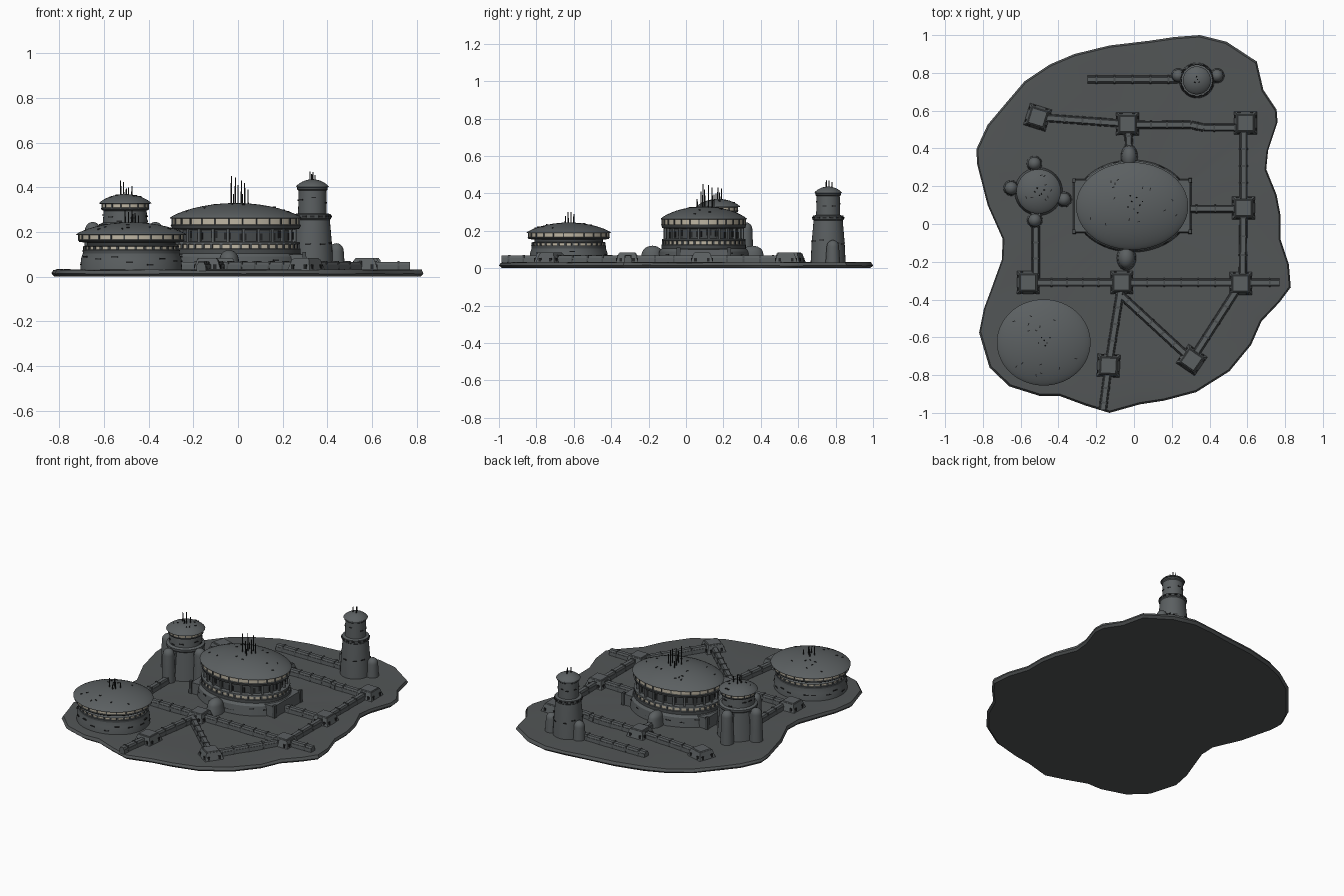
import bpy, bmesh, math, random
from mathutils import Matrix, Vector

if "Cube" in bpy.data.objects:
    bpy.data.objects.remove(bpy.data.objects["Cube"])

random.seed(4)


def material(name, rgb):
    m = bpy.data.materials.new(name)
    m.diffuse_color = (*rgb, 1)
    m.use_nodes = True
    m.node_tree.nodes["Principled BSDF"].inputs["Base Color"].default_value = m.diffuse_color
    return m


STONE = material("grey_plaster", (0.105, 0.116, 0.120))
GROUND = material("dark_rock", (0.085, 0.092, 0.094))
TRIM = material("trim_grey", (0.065, 0.072, 0.075))
CREAM = material("cream_glow", (0.52, 0.47, 0.37))
DARK = material("dark_slots", (0.018, 0.019, 0.020))


def finish(name, bm, mats):
    bmesh.ops.recalc_face_normals(bm, faces=bm.faces)
    me = bpy.data.meshes.new(name)
    bm.to_mesh(me)
    bm.free()
    for m in mats:
        me.materials.append(m)
    ob = bpy.data.objects.new(name, me)
    bpy.context.collection.objects.link(ob)
    return ob


def lathe(name, cx, cy, ratio, profile, n=48):
    """Profile rows: radius, height, material of the band above the row."""
    mats = [STONE, TRIM, CREAM, DARK]
    bm = bmesh.new()
    rings = []
    for r, z, _ in profile:
        if r < 1e-4:
            rings.append([bm.verts.new((cx, cy, z))] * n)
        else:
            rings.append([bm.verts.new((cx + r * math.cos(2 * math.pi * i / n),
                                        cy + r * ratio * math.sin(2 * math.pi * i / n), z))
                          for i in range(n)])
    bm.faces.new(rings[0][::-1])
    for k in range(len(rings) - 1):
        a, b = rings[k], rings[k + 1]
        for i in range(n):
            j = (i + 1) % n
            quad = [a[i], a[j], b[j]] + ([b[i]] if b[i] is not b[j] else [])
            bm.faces.new(quad).material_index = mats.index(profile[k][2])
    return finish(name, bm, mats)


def cap(R, z0, h, p=0.8, steps=9):
    """Profile rows of a shallow dome."""
    rows = []
    for i in range(steps + 1):
        r = R * math.cos(i / steps * math.pi / 2)
        rows.append((max(r, 0) if i < steps else 0, z0 + h * (1 - min(1, r / R) ** 2) ** p, STONE))
    return rows


def boxes(name, items, mat):
    """Items: centre, size, turn about z, optional top scale."""
    bm = bmesh.new()
    for c, s, rot, *top in items:
        vs = bmesh.ops.create_cube(bm, size=1)["verts"]
        if top:
            for v in vs:
                if v.co.z > 0:
                    v.co.x *= top[0]
                    v.co.y *= top[-1]
        bmesh.ops.transform(bm, verts=vs, matrix=Matrix.Translation(c) @ Matrix.Rotation(rot, 4, 'Z')
                            @ Matrix.Diagonal((*s, 1)))
    return finish(name, bm, [mat])


def ring(name, cx, cy, R, ratio, z0, z1, n, w, d, mat, jitter=0.0):
    """Small blocks set round an elliptical wall."""
    items = []
    for i in range(n):
        t = 2 * math.pi * (i + 0.5 + random.uniform(-jitter, jitter)) / n
        z = (z0 + z1) / 2 + random.uniform(-jitter, jitter) * 0.06
        items.append(((cx + R * math.cos(t), cy + R * ratio * math.sin(t), z), (d, w, z1 - z0),
                      math.atan2(math.sin(t), ratio * math.cos(t))))
    boxes(name, items, mat)


def antennas(name, spots, z0):
    bm = bmesh.new()
    for x, y, z in spots:
        bmesh.ops.create_cone(bm, cap_ends=True, segments=6, radius1=0.004, radius2=0.0025, depth=z - z0,
                              matrix=Matrix.Translation((x, y, (z + z0) / 2)))
    finish(name, bm, [DARK])


def dome_marks(name, cx, cy, R, ratio, z0, h, n):
    items = []
    for i in range(n):
        t, f = random.uniform(0, 6.28), random.uniform(0.3, 0.85)
        z = z0 + h * (1 - f * f) ** 0.8
        items.append(((cx + R * f * math.cos(t), cy + R * f * ratio * math.sin(t), z),
                      (0.014, 0.005, 0.006), random.uniform(0, 3)))
    boxes(name, items, DARK)


def pod(name, x, y, r, h, ratio=1.0):
    lathe(name, x, y, ratio, [(r * 1.1, 0.02, STONE), (r, h * 0.5, STONE)] + cap(r * 0.92, h - r, r, 0.5, 6), 20)


# Rocky ground slab
outline = [(.35, 1), (.49, .965), (.65, .86), (.685, .71), (.755, .605), (.76, .54), (.71, .39), (.70, .29),
           (.755, .155), (.775, .05), (.775, -.08), (.82, -.215), (.83, -.335), (.77, -.415), (.675, -.515),
           (.62, -.64), (.505, -.78), (.33, -.89), (.16, -.935), (.03, -.955), (-.13, -1), (-.26, -.96),
           (-.395, -.91), (-.5, -.91), (-.66, -.86), (-.765, -.76), (-.795, -.66), (-.82, -.575),
           (-.795, -.45), (-.765, -.37), (-.70, -.19), (-.695, -.08), (-.775, .10), (-.83, .315), (-.835, .395),
           (-.775, .525), (-.695, .62), (-.58, .755), (-.445, .845), (-.315, .90), (-.13, .945), (.08, .97),
           (.215, .99)]
bm = bmesh.new()
rows = []
for s, z, j in [(.985, 0, 0), (1, .014, .002), (.99, .031, .003), (.93, .032, .002), (.75, .03, .002),
                (.5, .03, .002), (.25, .03, .001)]:
    rows.append([bm.verts.new((x * s, y * s, z + random.uniform(-j, j))) for x, y in outline])
n = len(outline)
for a, b in zip(rows, rows[1:]):
    for i in range(n):
        bm.faces.new((a[i], a[(i + 1) % n], b[(i + 1) % n], b[i]))
bm.faces.new(rows[0])
bm.faces.new(rows[-1])
finish("rock_ground", bm, [GROUND])

# Main oval hall
mx, my, q = -0.01, 0.095, 0.78
lathe("main_hall", mx, my, q, [
    (.315, .02, STONE), (.305, .09, STONE), (.29, .105, TRIM), (.29, .125, STONE), (.28, .127, CREAM),
    (.28, .145, STONE), (.288, .147, STONE), (.286, .155, STONE), (.258, .158, TRIM), (.258, .21, STONE),
    (.285, .215, TRIM), (.292, .232, STONE), (.284, .234, CREAM), (.284, .260, STONE)] + cap(.297, .262, .068), 64)
ring("main_hall_pillars", mx, my, .262, q, .155, .213, 24, .012, .022, STONE)
ring("main_hall_windows", mx, my, .258, q, .168, .2, 24, .03, .006, DARK, .12)
ring("main_hall_upper_bars", mx, my, .285, q, .233, .262, 28, .006, .008, TRIM)
ring("main_hall_lower_bars", mx, my, .281, q, .126, .146, 40, .012, .008, TRIM)
ring("main_hall_slots", mx, my, .306, q, .062, .068, 22, .03, .006, DARK, .3)
dome_marks("main_hall_roof_marks", mx, my, .297, q, .262, .068, 14)
antennas("main_hall_antennas", [(-.03, .09, .45), (-.012, .12, .445), (.0, .08, .41), (.015, .14, .43),
                                (.03, .10, .42), (.045, .12, .39), (-.02, .15, .37), (.02, .06, .37)], .31)
boxes("main_hall_footing", [((mx, my, .06), (.63, .285, .08), 0, .97)], STONE)
boxes("main_hall_corner_posts", [((mx + sx * .307, my + sy * .135, .065), (.02, .025, .09), 0, .8)
                                 for sx in (-1, 1) for sy in (-1, 1)], TRIM)
pod("main_hall_north_porch", -.025, .355, .042, .12, 1.5)
pod("main_hall_south_porch", -.04, -.18, .048, .12, 1.3)

# Front left round hall
fx, fy, q = -.478, -.627, .92
lathe("front_hall", fx, fy, q, [
    (.228, .02, STONE), (.225, .08, STONE), (.216, .105, TRIM), (.218, .12, STONE), (.21, .122, CREAM),
    (.21, .135, STONE), (.216, .137, STONE), (.198, .141, TRIM), (.198, .152, STONE), (.232, .156, TRIM),
    (.24, .165, STONE), (.234, .167, CREAM), (.234, .187, STONE)] + cap(.248, .188, .056), 64)
ring("front_hall_upper_bars", fx, fy, .235, q, .166, .188, 24, .006, .008, TRIM)
ring("front_hall_lower_bars", fx, fy, .211, q, .121, .136, 32, .012, .008, TRIM)
ring("front_hall_slots", fx, fy, .225, q, .068, .074, 18, .03, .008, DARK, .3)
dome_marks("front_hall_roof_marks", fx, fy, .248, q, .188, .056, 14)
antennas("front_hall_antennas", [(-.505, -.63, .30), (-.49, -.60, .29), (-.475, -.615, .30), (-.46, -.63, .285),
                                 (-.445, -.60, .275), (-.47, -.645, .28)], .225)

# Left tower with four rounded buttress pods
lx, ly = -.505, .172
lathe("left_tower", lx, ly, 1, [
    (.128, .02, STONE), (.12, .12, STONE), (.112, .215, STONE), (.118, .222, TRIM), (.116, .235, STONE),
    (.1, .242, STONE), (.096, .295, STONE), (.106, .3, TRIM), (.108, .308, STONE), (.104, .309, CREAM),
    (.104, .325, STONE)] + cap(.118, .328, .042), 40)
ring("left_tower_bars", lx, ly, .1045, 1, .308, .326, 16, .006, .006, TRIM)
ring("left_tower_slots", lx, ly, .099, 1, .262, .268, 9, .025, .006, DARK, .3)
dome_marks("left_tower_roof_marks", lx, ly, .118, 1, .328, .042, 8)
antennas("left_tower_antennas", [(-.525, .17, .43), (-.512, .19, .425), (-.49, .16, .40), (-.475, .18, .405),
                                 (-.5, .15, .395)], .35)
for i, (x, y) in enumerate([(-.527, .32), (-.65, .19), (-.37, .13), (-.525, .02)]):
    pod("left_tower_pod_%d" % i, x, y, .038, .245)
    boxes("left_tower_pod_link_%d" % i, [(((x + lx) / 2, (y + ly) / 2, .115), (.12, .05, .19),
                                          math.atan2(y - ly, x - lx))], STONE)

# Right rear tower with two pods
rx, ry = .333, .76
lathe("rear_tower", rx, ry, 1, [
    (.094, .02, STONE), (.088, .14, STONE), (.078, .255, STONE), (.084, .26, TRIM), (.082, .28, STONE),
    (.064, .284, STONE), (.062, .385, STONE), (.068, .39, TRIM), (.068, .4, STONE)] + cap(.074, .402, .034), 32)
ring("rear_tower_low_slots", rx, ry, .088, 1, .135, .141, 8, .025, .006, DARK, .3)
ring("rear_tower_mid_slots", rx, ry, .0835, 1, .266, .274, 14, .02, .006, DARK)
ring("rear_tower_high_slots", rx, ry, .0625, 1, .34, .346, 7, .02, .006, DARK, .3)
antennas("rear_tower_antennas", [(.322, .75, .47), (.336, .765, .468), (.345, .75, .455), (.33, .78, .46)], .42)
for i, x in enumerate((.235, .44)):
    pod("rear_tower_pod_%d" % i, x, .785, .036, .15)
    boxes("rear_tower_pod_link_%d" % i, [(((x + rx) / 2, .78, .075), (.1, .045, .1), 0)], STONE)

# Corridors with raised ribs
paths = [((-.51, .565), (-.035, .53)), ((-.035, .525), (.3, .525)), ((.3, .525), (.37, .51)),
         ((.37, .51), (.59, .51)), ((.58, .53), (.58, .085)), ((.58, .085), (.575, -.315)), ((.28, .08), (.58, .08)),
         ((-.56, -.31), (-.065, -.31)), ((-.065, -.31), (.565, -.31)), ((.565, -.31), (.77, -.31)),
         ((-.52, .03), (-.52, -.31)), ((-.065, -.31), (-.135, -.75)), ((-.135, -.75), (-.165, -.985)),
         ((-.065, -.38), (.305, -.72)), ((.565, -.315), (.305, -.72)), ((-.245, .765), (.23, .765)),
         ((-.025, .40), (-.033, .53))]
low, top, ribs = [], [], []
for a, b in paths:
    a, b = Vector(a), Vector(b)
    d = b - a
    rot, L = math.atan2(d.y, d.x), d.length
    mid = (a + b) / 2
    low.append(((*mid, .04), (L, .044, .03), rot, 1, .9))
    top.append(((*mid, .0605), (L, .034, .013), rot, 1, .7))
    k = max(1, round(L / .09))
    for i in range(k):
        p = a + d * (i + .5) / k
        ribs.append(((*p, .047), (.01, .048, .046), rot, 1, .72))
boxes("corridor_walls", low, STONE)
boxes("corridor_roofs", top, STONE)
boxes("corridor_ribs", ribs, TRIM)

# Junction huts: sloped body, roof plate and dark doors
hubs = [(-.51, .565, -.3), (-.035, .53, 0), (.59, .535, 0), (.58, .085, 0), (.565, -.315, 0), (-.065, -.31, 0),
        (-.56, -.31, 0), (-.135, -.75, -.05), (.305, -.72, -.6)]
body, roof, door = [], [], []
for x, y, r in hubs:
    body.append(((x, y, .05), (.126, .126, .056), r, .72))
    roof.append(((x, y, .08), (.086, .086, .007), r, .92))
    for k in range(4):
        t = r + k * math.pi / 2
        for side in (-.034, .034):
            door.append(((x + .056 * math.cos(t) - side * math.sin(t), y + .056 * math.sin(t) + side * math.cos(t), .045),
                         (.007, .014, .02), t))
boxes("junction_huts", body, STONE)
boxes("junction_roofs", roof, STONE)
boxes("junction_slots", door, DARK)

# Smooth the round parts, keep edges sharp
bpy.ops.object.select_all(action='SELECT')
bpy.context.view_layer.objects.active = bpy.data.objects["main_hall"]
bpy.ops.object.shade_smooth_by_angle(angle=math.radians(30))
